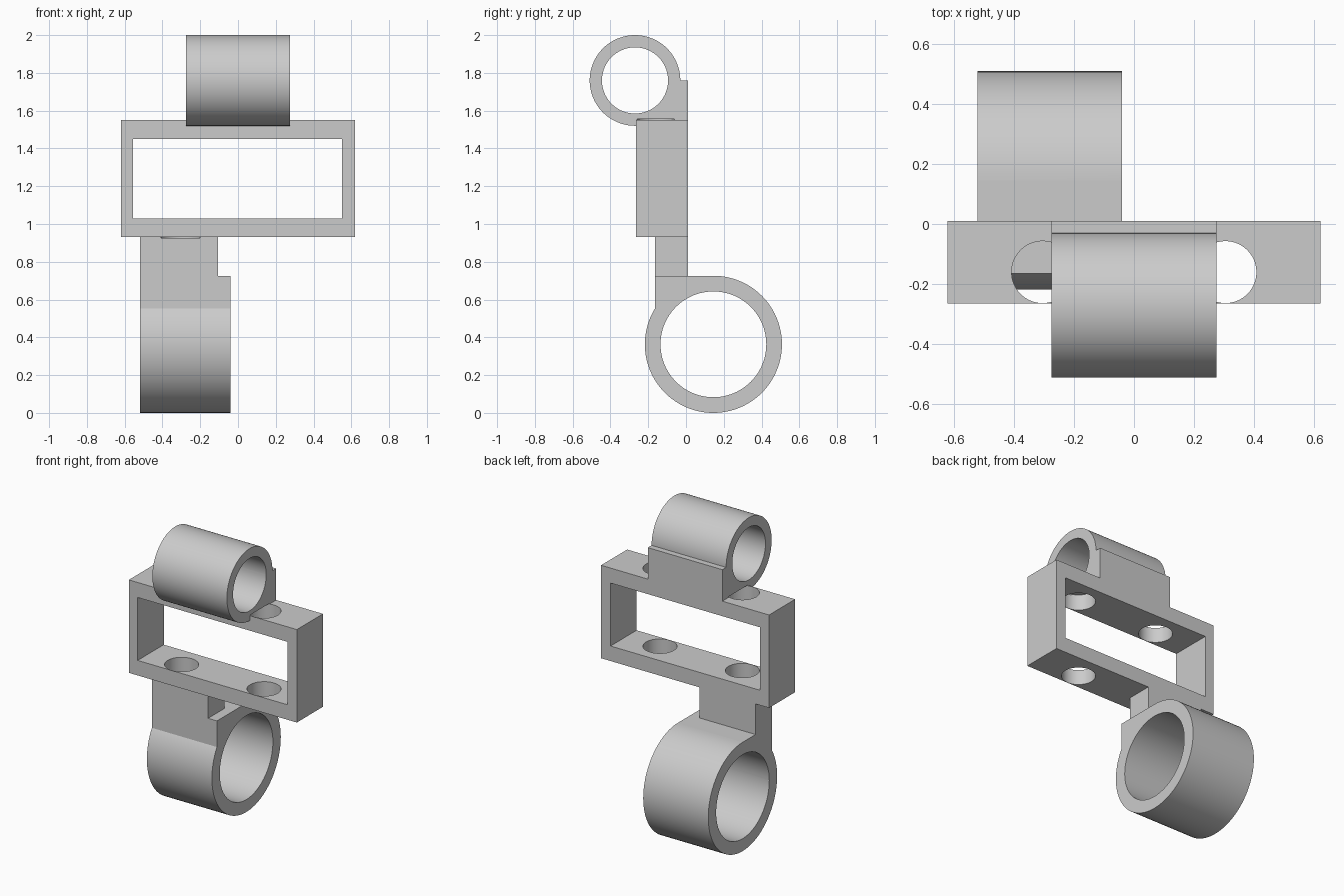
import bpy
import math

# Remove the default cube
old = bpy.data.objects.get("Cube")
if old:
    bpy.data.objects.remove(old, do_unlink=True)

# One plain grey material
grey = bpy.data.materials.new("light_grey")
grey.use_nodes = True
grey.diffuse_color = (0.6, 0.6, 0.6, 1)
grey.node_tree.nodes["Principled BSDF"].inputs["Base Color"].default_value = (0.6, 0.6, 0.6, 1)


def box(name, x, y, z):
    """Box from (low, high) pairs on each axis."""
    centre = [(lo + hi) / 2 for lo, hi in (x, y, z)]
    bpy.ops.mesh.primitive_cube_add(size=1, location=centre)
    ob = bpy.context.object
    ob.name = name
    ob.scale = [hi - lo for lo, hi in (x, y, z)]
    bpy.ops.object.transform_apply(location=True, rotation=False, scale=True)
    ob.data.materials.append(grey)
    return ob


def tube(name, radius, centre, length, along_x=True):
    """Round bar along x or z."""
    turn = (0, math.pi / 2, 0) if along_x else (0, 0, 0)
    bpy.ops.mesh.primitive_cylinder_add(vertices=96, radius=radius, depth=length,
                                        location=centre, rotation=turn)
    ob = bpy.context.object
    ob.name = name
    bpy.ops.object.transform_apply(location=True, rotation=True, scale=True)
    ob.data.materials.append(grey)
    return ob


def combine(target, tool, operation):
    """Apply a boolean and discard the tool."""
    mod = target.modifiers.new("combine", 'BOOLEAN')
    mod.operation = operation
    mod.solver = 'EXACT'
    mod.object = tool
    bpy.context.view_layer.objects.active = target
    bpy.ops.object.modifier_apply(modifier=mod.name)
    bpy.data.objects.remove(tool, do_unlink=True)


BACK = 0.01

# Rectangular frame with its window
bracket = box("clamp_bracket", (-0.62, 0.62), (-0.265, BACK), (0.93, 1.55))
combine(bracket, box("window", (-0.555, 0.55), (-0.5, 0.5), (1.03, 1.45)), 'DIFFERENCE')

# Upper clamp ring and the block that seats it on the frame
combine(bracket, box("upper_seat", (-0.275, 0.275), (-0.25, BACK), (1.5, 1.76)), 'UNION')
combine(bracket, tube("upper_ring", 0.24, (0, -0.27, 1.76), 0.55), 'UNION')

# Stem, lower block and lower clamp ring
combine(bracket, box("stem", (-0.52, -0.105), (-0.165, BACK), (0.6, 0.98)), 'UNION')
combine(bracket, box("lower_seat", (-0.52, -0.04), (-0.165, 0.145), (0.363, 0.726)), 'UNION')
combine(bracket, tube("lower_ring", 0.363, (-0.28, 0.145, 0.363), 0.48), 'UNION')

# Bores through both rings
combine(bracket, tube("upper_bore", 0.175, (0, -0.27, 1.76), 2), 'DIFFERENCE')
combine(bracket, tube("lower_bore", 0.28, (-0.28, 0.145, 0.363), 2), 'DIFFERENCE')

# Vertical bolt holes through the frame
for side in (-1, 1):
    hole = tube("bolt_hole", 0.103, (side * 0.304, -0.16, 1.24), 0.63, along_x=False)
    combine(bracket, hole, 'DIFFERENCE')

# Smooth the round walls, keep edges sharp
bpy.ops.object.select_all(action='DESELECT')
bracket.select_set(True)
bpy.context.view_layer.objects.active = bracket
bpy.ops.object.shade_smooth_by_angle(angle=math.radians(25))
